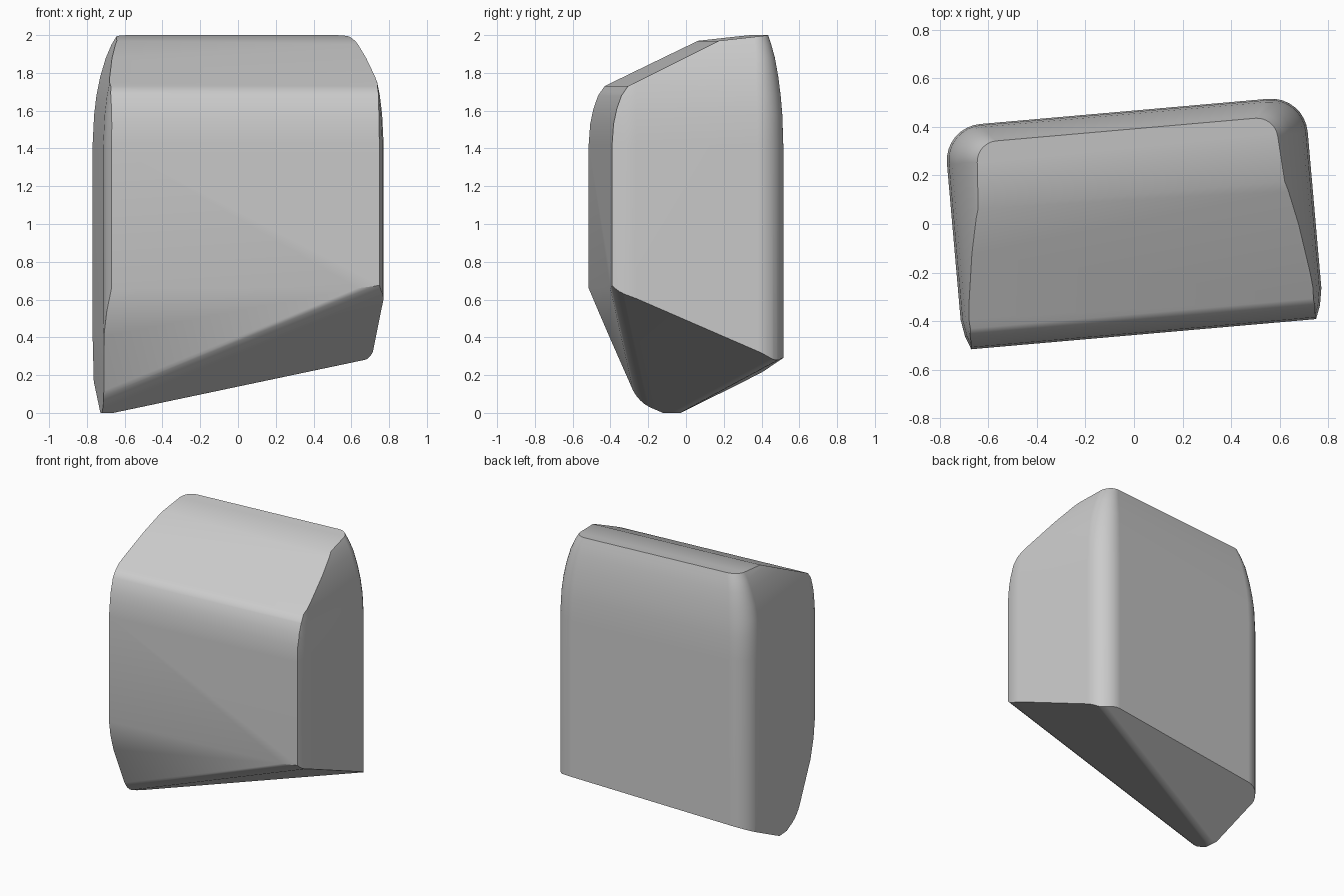
import bpy, bmesh, math
from mathutils import Vector, Matrix

if "Cube" in bpy.data.objects:
    bpy.data.objects.remove(bpy.data.objects["Cube"], do_unlink=True)

FRONT = -0.455


def plan(half, back, radius, z):
    """Outline with round back corners and slightly clipped front corners."""
    side = [(half - 0.033, FRONT), (half - 0.012, -0.40), (half, -0.33)]
    for i in range(9):
        a = math.radians(90 * i / 8)
        side.append((half - radius + radius * math.cos(a),
                     back - radius + radius * math.sin(a)))
    mirrored = [(-x, y) for x, y in reversed(side)]
    return [Vector((x, y, z)) for x, y in side + mirrored]


def plane(normal, point):
    n = Vector(normal).normalized()
    return n, n.dot(Vector(point))


def cut(bm, pl):
    """Trim everything outside the plane and close the opening."""
    n, d = pl
    bmesh.ops.bisect_plane(bm, geom=bm.verts[:] + bm.edges[:] + bm.faces[:], dist=1e-5,
                           plane_co=n * d, plane_no=n, clear_outer=True)
    rim = [e for e in bm.edges if e.is_boundary]
    if rim:
        bmesh.ops.holes_fill(bm, edges=rim, sides=0)


def fillet(bm, p, q, radius, steps=5):
    """Round the edge where two planes meet."""
    for i in range(1, steps):
        w = i / steps
        n = p[0] * (1 - w) + q[0] * w
        d = (p[1] - radius) * (1 - w) + (q[1] - radius) * w
        cut(bm, (n.normalized(), d / n.length + radius))


bm = bmesh.new()

# Body: outlines stacked upward, drawing in towards the top
sections = [(0.745, 0.465, 0.15, 0), (0.745, 0.465, 0.15, 1.42),
            (0.737, 0.460, 0.145, 1.58), (0.725, 0.452, 0.14, 1.68),
            (0.705, 0.440, 0.13, 1.78), (0.675, 0.423, 0.11, 1.88),
            (0.645, 0.405, 0.095, 1.95), (0.615, 0.390, 0.08, 2.0)]
rings = [[bm.verts.new(co) for co in plan(*s)] for s in sections]
for low, high in zip(rings, rings[1:]):
    for i in range(len(low)):
        j = (i + 1) % len(low)
        bm.faces.new((low[i], low[j], high[j], high[i]))
bm.faces.new(rings[-1])
bm.faces.new(rings[0][::-1])

# Rounded brow, sloping upper front and nearly flat top
brow = [(FRONT, 1.42), (-0.447, 1.53), (-0.43, 1.61), (-0.405, 1.68),
        (-0.37, 1.73), (0.12, 1.97), (0.39, 2.0)]
for (y0, z0), (y1, z1) in zip(brow, brow[1:]):
    cut(bm, plane((0, z0 - z1, y1 - y0), (0, y0, z0)))

# Slight taper low on one end
cut(bm, plane((-0.47, 0, -0.017), (-0.745, 0, 0.47)))

# Turn the body, then trim the underside into a slanted keel
turn = Matrix.Rotation(math.radians(5), 3, 'Z')
bmesh.ops.rotate(bm, verts=bm.verts[:], cent=(0, 0, 0), matrix=turn)
lower_front = plane(turn @ Vector((0, -0.54, -0.237)), turn @ Vector((0, FRONT, 0.66)))
under_slant = plane((0.368, -0.402, -1), (0, 0, 0.216))
under_back = plane((0.0156, 0.5, -1), (0, 0, 0.025))
for pl in (lower_front, under_slant, under_back):
    cut(bm, pl)
fillet(bm, lower_front, under_slant, 0.18)
fillet(bm, under_slant, under_back, 0.08)

bmesh.ops.remove_doubles(bm, verts=bm.verts[:], dist=0.0008)
bmesh.ops.dissolve_limit(bm, angle_limit=math.radians(0.5),
                         verts=bm.verts[:], edges=bm.edges[:])
bmesh.ops.recalc_face_normals(bm, faces=bm.faces[:])

mesh = bpy.data.meshes.new("block_body")
bm.to_mesh(mesh)
bm.free()
body = bpy.data.objects.new("block_body", mesh)
bpy.context.collection.objects.link(body)

# Plain grey finish
grey = bpy.data.materials.new("plain_grey")
grey.use_nodes = True
colour = (0.6, 0.6, 0.6, 1)
grey.diffuse_color = colour
grey.node_tree.nodes["Principled BSDF"].inputs["Base Color"].default_value = colour
mesh.materials.append(grey)

# Smooth rounded areas, keep hard edges and flat panels
bpy.ops.object.select_all(action='DESELECT')
body.select_set(True)
bpy.context.view_layer.objects.active = body
bpy.ops.object.shade_smooth_by_angle(angle=math.radians(30))
weighted = body.modifiers.new("flat_panels", 'WEIGHTED_NORMAL')
weighted.keep_sharp = True
